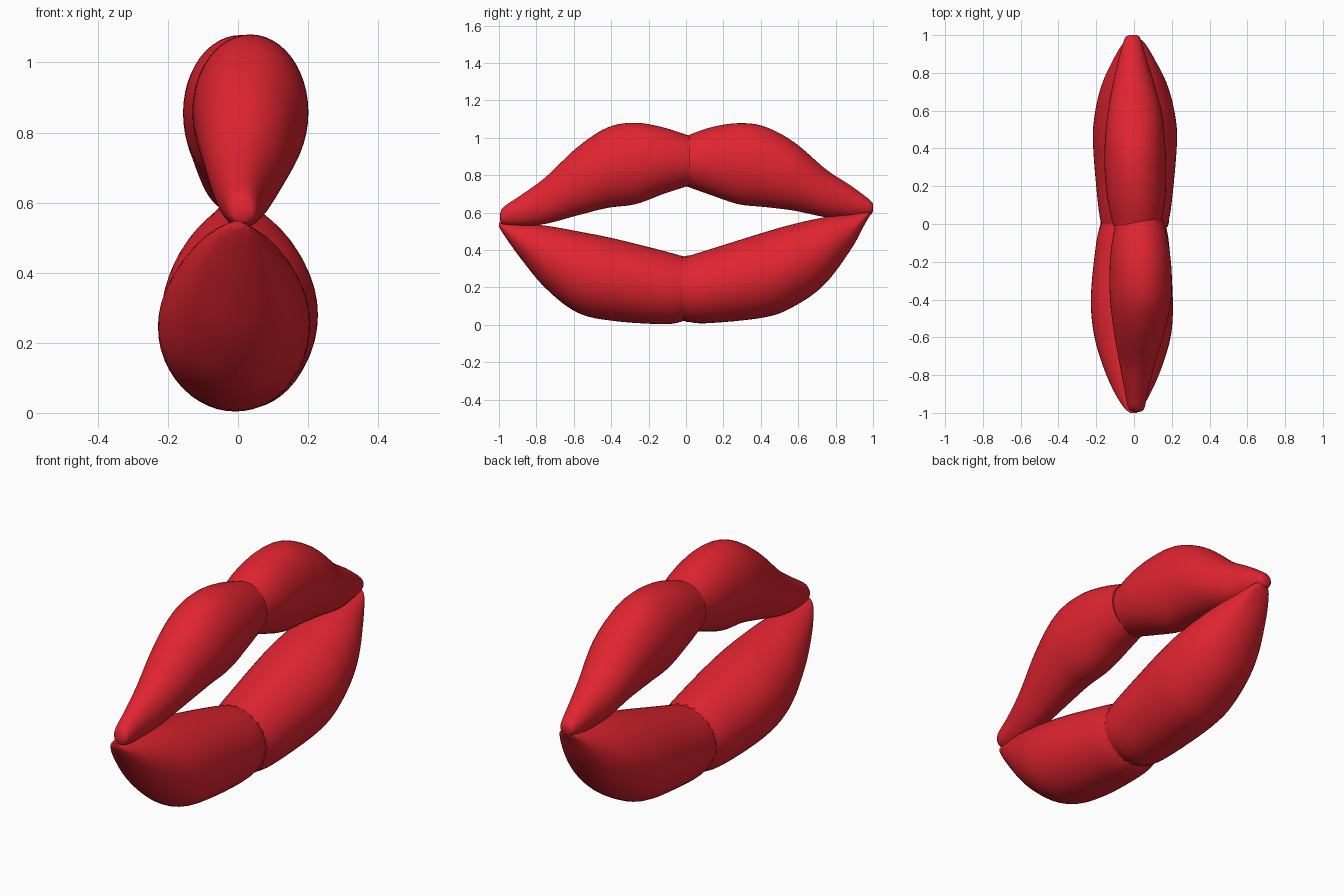
import bpy, bmesh, math

red = bpy.data.materials.new("lip red")
red.diffuse_color = (0.75, 0.018, 0.03, 1)

SIDES, STEPS = 48, 6


def spline(stations):
    """Smooth in-between stations (Catmull-Rom)."""
    out = []
    n = len(stations)
    for i in range(n - 1):
        p0, p1 = stations[max(i - 1, 0)], stations[i]
        p2, p3 = stations[i + 1], stations[min(i + 2, n - 1)]
        for s in range(STEPS):
            t = s / STEPS
            out.append([0.5 * (2 * b + (c - a) * t + (2 * a - 5 * b + 4 * c - d) * t * t
                               + (3 * b - a - 3 * c + d) * t ** 3)
                        for a, b, c, d in zip(p0, p1, p2, p3)])
    out.append(list(stations[-1]))
    return out


def lip(name, stations, pleat=0.0):
    """Loft oval sections; station = y, bottom z, top z, left x, right x."""
    bm = bmesh.new()
    rings = []
    path = spline(stations)
    for k, (y, z0, z1, x0, x1) in enumerate(path):
        ripple = pleat if k >= len(path) - 3 else 0
        ring = []
        for j in range(SIDES):
            a = 2 * math.pi * j / SIDES
            r = 1 + ripple * math.cos(24 * a)
            ring.append(bm.verts.new(((x0 + x1) / 2 + r * (x1 - x0) / 2 * math.cos(a), y,
                                      (z0 + z1) / 2 + r * (z1 - z0) / 2 * math.sin(a))))
        rings.append(ring)
    for a, b in zip(rings, rings[1:]):
        for j in range(SIDES):
            k = (j + 1) % SIDES
            bm.faces.new((a[j], a[k], b[k], b[j]))
    bm.faces.new(rings[0])
    bm.faces.new(rings[-1])
    bmesh.ops.recalc_face_normals(bm, faces=bm.faces[:])
    me = bpy.data.meshes.new(name)
    bm.to_mesh(me)
    bm.free()
    me.materials.append(red)
    ob = bpy.data.objects.new(name, me)
    bpy.context.collection.objects.link(ob)
    bpy.ops.object.select_all(action='DESELECT')
    ob.select_set(True)
    bpy.context.view_layer.objects.active = ob
    bpy.ops.object.shade_smooth_by_angle(angle=math.radians(50))


# Upper lip, left and right halves, from mouth corner to middle seam
lip("upper_lip_left", [
    (-0.995, 0.56, 0.59, 0.00, 0.03), (-0.975, 0.535, 0.63, -0.03, 0.055),
    (-0.88, 0.527, 0.695, -0.05, 0.075), (-0.75, 0.54, 0.79, -0.075, 0.11),
    (-0.58, 0.585, 0.95, -0.105, 0.16), (-0.42, 0.625, 1.055, -0.125, 0.195),
    (-0.27, 0.645, 1.08, -0.13, 0.20), (-0.12, 0.70, 1.055, -0.12, 0.185),
    (0.02, 0.745, 1.01, -0.095, 0.155)])
lip("upper_lip_right", [
    (1.0, 0.61, 0.645, -0.025, 0.015), (0.98, 0.585, 0.67, -0.05, 0.035),
    (0.88, 0.57, 0.745, -0.08, 0.065), (0.75, 0.575, 0.83, -0.11, 0.105),
    (0.58, 0.61, 0.975, -0.14, 0.15), (0.42, 0.63, 1.06, -0.155, 0.165),
    (0.28, 0.645, 1.078, -0.155, 0.17), (0.13, 0.695, 1.055, -0.14, 0.165),
    (-0.01, 0.745, 1.005, -0.11, 0.14)])

# Lower lip, left and right halves, with a gathered middle seam
lip("lower_lip_left", [
    (-1.0, 0.525, 0.548, -0.02, 0.015), (-0.97, 0.475, 0.545, -0.055, 0.045),
    (-0.88, 0.35, 0.54, -0.11, 0.095), (-0.75, 0.195, 0.53, -0.165, 0.15),
    (-0.58, 0.065, 0.50, -0.213, 0.197), (-0.38, 0.02, 0.46, -0.228, 0.205),
    (-0.1, 0.004, 0.39, -0.20, 0.185), (0.0, 0.028, 0.36, -0.175, 0.165)], 0.012)
lip("lower_lip_right", [
    (0.985, 0.585, 0.61, -0.02, 0.02), (0.96, 0.545, 0.605, -0.055, 0.055),
    (0.88, 0.40, 0.595, -0.105, 0.105), (0.74, 0.215, 0.575, -0.17, 0.175),
    (0.58, 0.10, 0.54, -0.208, 0.217), (0.42, 0.04, 0.495, -0.217, 0.227),
    (0.1, 0.008, 0.395, -0.19, 0.198), (-0.015, 0.025, 0.36, -0.17, 0.175)], 0.02)
